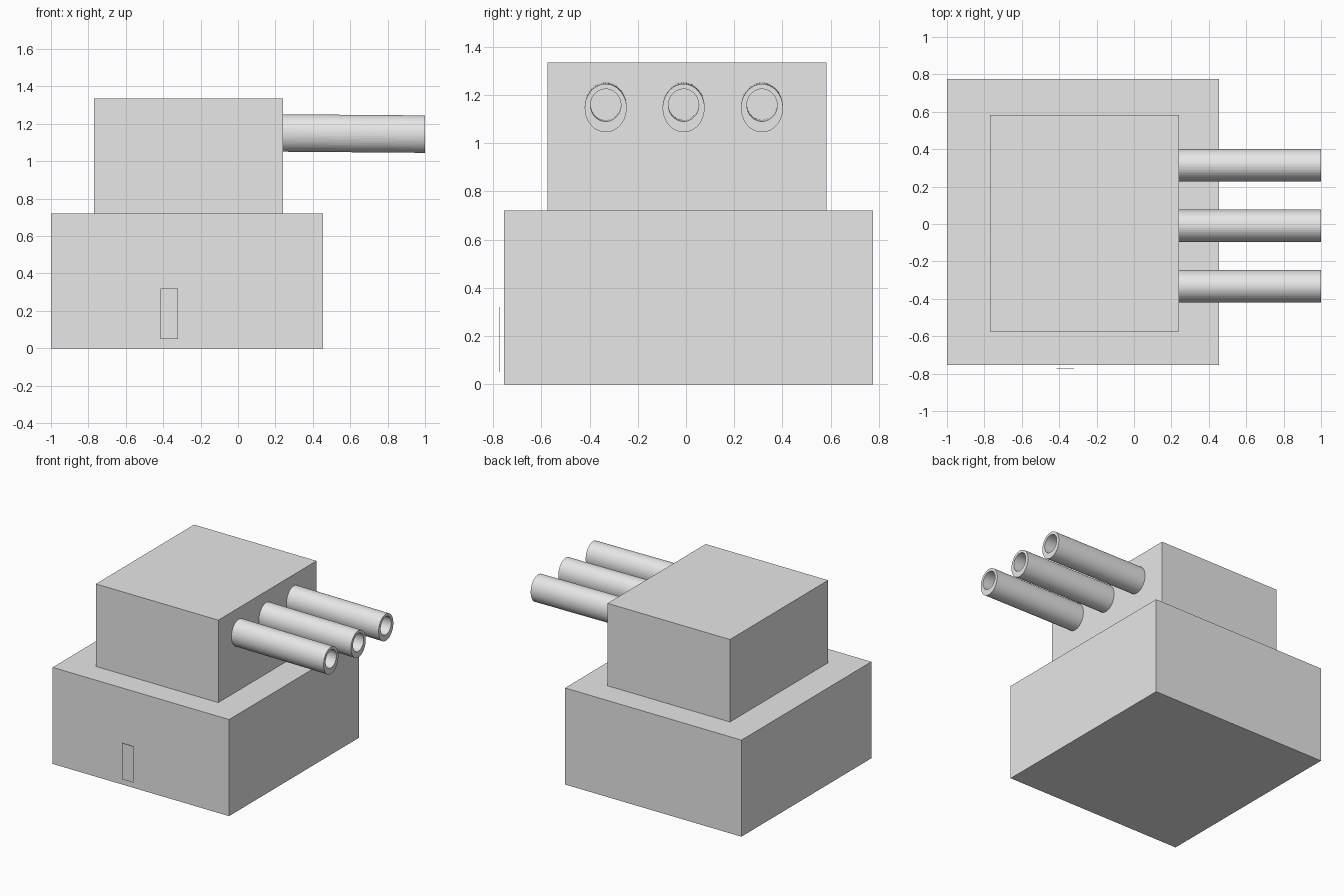
import bpy, bmesh, math

if "Cube" in bpy.data.objects:
    bpy.data.objects.remove(bpy.data.objects["Cube"])

grey = bpy.data.materials.new("plain grey")
grey.diffuse_color = (0.8, 0.8, 0.8, 1)
grey.use_nodes = True
grey.node_tree.nodes["Principled BSDF"].inputs["Base Color"].default_value = grey.diffuse_color


def make_object(name, bm):
    mesh = bpy.data.meshes.new(name)
    bm.to_mesh(mesh)
    bm.free()
    mesh.materials.append(grey)
    obj = bpy.data.objects.new(name, mesh)
    bpy.context.collection.objects.link(obj)
    return obj


def box(name, low, high):
    bm = bmesh.new()
    bmesh.ops.create_cube(bm, size=1)
    for v in bm.verts:
        v.co = [(a + b) / 2 + c * (b - a) for a, b, c in zip(low, high, v.co)]
    return make_object(name, bm)


def barrel(name, y, segments=48):
    """Hollow oval tube, dipping slightly towards the muzzle."""
    bm = bmesh.new()
    # Stations: x, centre z, half width, half height
    stations = [(0.24, 1.151, 0.087, 0.1), (1.0, 1.145, 0.087, 0.1),
                (1.0, 1.157, 0.063, 0.067), (0.245, 1.163, 0.063, 0.067)]
    rings = []
    for x, z, ry, rz in stations:
        angles = [2 * math.pi * i / segments for i in range(segments)]
        rings.append([bm.verts.new((x, y + ry * math.cos(a), z + rz * math.sin(a)))
                      for a in angles])
    for r0, r1 in zip(rings, rings[1:]):
        for i in range(segments):
            j = (i + 1) % segments
            bm.faces.new((r0[i], r0[j], r1[j], r1[i]))
    # Bore floor and rear cap
    bm.faces.new(rings[-1])
    bm.faces.new(list(reversed(rings[0])))
    bmesh.ops.recalc_face_normals(bm, faces=bm.faces)
    return make_object(name, bm)


# Stacked blocks
box("base_block", (-1.0, -0.755, 0.0), (0.455, 0.775, 0.72))
box("upper_block", (-0.77, -0.575, 0.72), (0.24, 0.582, 1.335))

# Three barrels on the right face
for n, y in enumerate((-0.333, -0.01, 0.315), 1):
    barrel(f"barrel_{n}", y)

# Thin door plate in front of the base
box("door_plate", (-0.415, -0.775, 0.05), (-0.32, -0.773, 0.32))
